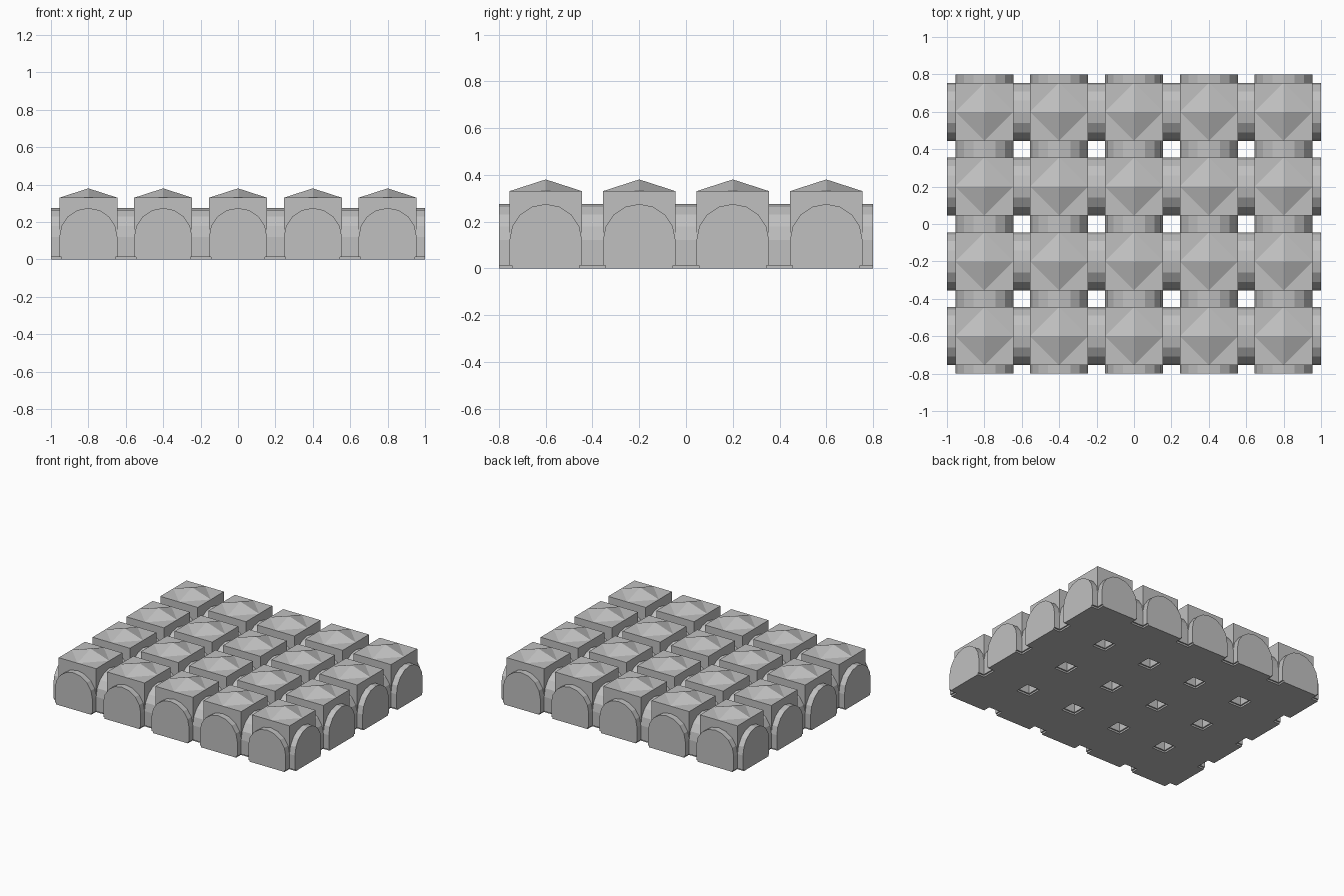
import bpy, bmesh, math
from mathutils import Matrix

if "Cube" in bpy.data.objects:
    bpy.data.objects.remove(bpy.data.objects["Cube"])

COLS, ROWS, STEP = 5, 4, 0.4
HALF = 0.155          # half width of blocks and vaults
FOOT, FOOT_H = 0.145, 0.012
SPRING = 0.12         # height where the arch begins
ROOF, APEX = 0.33, 0.38
SEGMENTS = 8

stone = bpy.data.materials.new("grey stone")
stone.use_nodes = True
colour = (0.53, 0.53, 0.53, 1)
stone.diffuse_color = colour
stone.node_tree.nodes["Principled BSDF"].inputs["Base Color"].default_value = colour


def finish(bm, name):
    bmesh.ops.recalc_face_normals(bm, faces=bm.faces)
    mesh = bpy.data.meshes.new(name)
    bm.to_mesh(mesh)
    bm.free()
    mesh.materials.append(stone)
    return mesh


def place(mesh, name, location, turn=0):
    obj = bpy.data.objects.new(name, mesh)
    obj.location = location
    obj.rotation_euler.z = turn
    bpy.context.collection.objects.link(obj)


def vault_mesh(name, length):
    """Solid arched bar along x with a slightly recessed foot."""
    arch = [(HALF * math.cos(math.pi * i / SEGMENTS),
             SPRING + HALF * math.sin(math.pi * i / SEGMENTS))
            for i in range(SEGMENTS + 1)]
    profile = ([(FOOT, 0), (FOOT, FOOT_H), (HALF, FOOT_H)] + arch
               + [(-HALF, FOOT_H), (-FOOT, FOOT_H), (-FOOT, 0)])
    bm = bmesh.new()
    end = bm.faces.new([bm.verts.new((-length / 2, y, z)) for y, z in profile])
    grown = bmesh.ops.extrude_face_region(bm, geom=[end], use_keep_orig=True)
    verts = [v for v in grown["geom"] if isinstance(v, bmesh.types.BMVert)]
    bmesh.ops.translate(bm, verts=verts, vec=(length, 0, 0))
    return finish(bm, name)


def block_mesh(name):
    """Square block with a diamond-based pyramid on its flat top."""
    bm = bmesh.new()
    height = ROOF - FOOT_H
    bmesh.ops.create_cube(bm, size=1, matrix=Matrix.Translation((0, 0, FOOT_H + height / 2))
                          @ Matrix.Diagonal((2 * HALF, 2 * HALF, height, 1)))
    top = max(bm.faces, key=lambda f: f.calc_center_median().z)
    bmesh.ops.delete(bm, geom=[top], context='FACES_ONLY')
    apex = bm.verts.new((0, 0, APEX))
    ring = [(math.cos(a), math.sin(a)) for a in (i * math.pi / 2 for i in range(4))]
    mids = [bm.verts.new((HALF * c, HALF * s, ROOF)) for c, s in ring]
    for i, mid in enumerate(mids):
        nxt = mids[(i + 1) % 4]
        corner = bm.verts.new((mid.co.x + nxt.co.x, mid.co.y + nxt.co.y, ROOF))
        bm.faces.new((mid, nxt, apex))
        bm.faces.new((mid, corner, nxt))
    bmesh.ops.remove_doubles(bm, verts=bm.verts, dist=0.0001)
    return finish(bm, name)


xs = [(i - (COLS - 1) / 2) * STEP for i in range(COLS)]
ys = [(j - (ROWS - 1) / 2) * STEP for j in range(ROWS)]

# Arched bars running across and front to back
cross_vault = vault_mesh("cross_vault", COLS * STEP)
long_vault = vault_mesh("long_vault", ROWS * STEP)
for j, y in enumerate(ys):
    place(cross_vault, f"cross_vault_{j + 1}", (0, y, 0))
for i, x in enumerate(xs):
    place(long_vault, f"long_vault_{i + 1}", (x, 0, 0), math.pi / 2)

# Pointed blocks at the crossings
block = block_mesh("pointed_block")
for i, x in enumerate(xs):
    for j, y in enumerate(ys):
        place(block, f"pointed_block_{i + 1}_{j + 1}", (x, y, 0))
